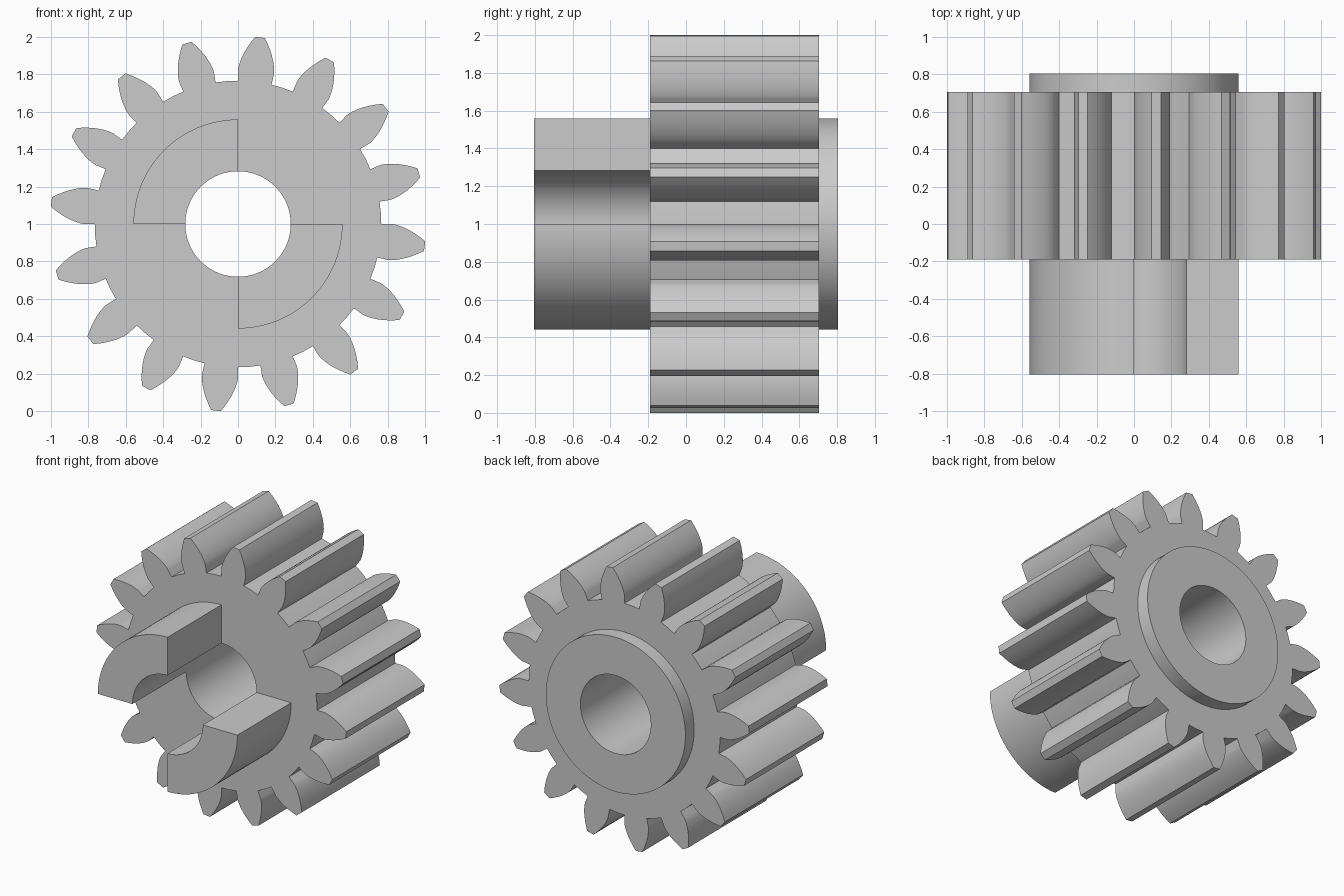
import bpy, bmesh, math
from math import radians, sin, cos, tan, acos, pi

if "Cube" in bpy.data.objects:
    bpy.data.objects.remove(bpy.data.objects["Cube"])

TEETH = 16
ROOT_R, BASE_R, TIP_R = 0.766, 0.82, 1.005   # tooth root, involute start, tip
HALF = radians(6.75)                          # half tooth angle at the root
BORE_R, HUB_R = 0.282, 0.559
Y_FRONT, Y_GEAR0, Y_GEAR1, Y_BACK = -0.805, -0.19, 0.705, 0.805

steel = bpy.data.materials.new("steel_grey")
steel.diffuse_color = (0.6, 0.6, 0.6, 1)
steel.use_nodes = True
steel.node_tree.nodes["Principled BSDF"].inputs["Base Color"].default_value = steel.diffuse_color


def polar(r, a):
    """Point in the x/z plane, angle measured clockwise from straight up."""
    return r * sin(a), r * cos(a)


def prism(name, profile, y0, y1):
    """Extrude a closed x/z profile along y, centred on the shaft height."""
    bm = bmesh.new()
    face = bm.faces.new([bm.verts.new((x, y0, z + 1)) for x, z in profile])
    new = bmesh.ops.extrude_face_region(bm, geom=[face])["geom"]
    bmesh.ops.translate(bm, vec=(0, y1 - y0, 0),
                        verts=[v for v in new if isinstance(v, bmesh.types.BMVert)])
    bmesh.ops.recalc_face_normals(bm, faces=bm.faces)
    mesh = bpy.data.meshes.new(name)
    bm.to_mesh(mesh)
    bm.free()
    mesh.materials.append(steel)
    ob = bpy.data.objects.new(name, mesh)
    bpy.context.collection.objects.link(ob)
    return ob


def circle(r, n=96):
    return [polar(r, 2 * pi * i / n) for i in range(n)]


def quarter_ring(r0, r1, start, n=24):
    arc = [start + pi / 2 * i / n for i in range(n + 1)]
    return [polar(r1, a) for a in arc] + [polar(r0, a) for a in reversed(arc)]


def gear_profile():
    # one involute flank: (radius, half tooth angle)
    flank = [(ROOT_R, HALF)]
    for i in range(10):
        r = BASE_R + (TIP_R - BASE_R) * (i / 9) ** 1.5
        phi = acos(BASE_R / r)
        flank.append((r, HALF - (tan(phi) - phi)))
    pts = []
    for t in range(TEETH):
        c = HALF + 2 * pi * t / TEETH
        pts += [polar(r, c - h) for r, h in flank]
        pts += [polar(r, c + h) for r, h in reversed(flank)]
        pts.append(polar(ROOT_R, c + pi / TEETH))     # middle of the root land
    return pts


# toothed wheel
pinion = prism("toothed_pinion", gear_profile(), Y_GEAR0, Y_GEAR1)

# collar behind, two clutch jaws in front, bore through everything
parts = [
    (prism("back_collar", circle(HUB_R), 0.3, Y_BACK), "UNION"),
    (prism("upper_jaw", quarter_ring(0.2, HUB_R, -pi / 2), Y_FRONT, 0.1), "UNION"),
    (prism("lower_jaw", quarter_ring(0.2, HUB_R, pi / 2), Y_FRONT, 0.1), "UNION"),
    (prism("bore_cutter", circle(BORE_R), -1, 1), "DIFFERENCE"),
]
for part, operation in parts:
    part.hide_render = True
    mod = pinion.modifiers.new(part.name, "BOOLEAN")
    mod.operation, mod.object, mod.solver = operation, part, "EXACT"

# bake the joined shape and drop the helpers
bpy.context.view_layer.update()
graph = bpy.context.evaluated_depsgraph_get()
pinion_mesh = bpy.data.meshes.new_from_object(pinion.evaluated_get(graph))
pinion.modifiers.clear()
pinion.data = pinion_mesh
for part, _ in parts:
    bpy.data.objects.remove(part)

bpy.context.view_layer.objects.active = pinion
pinion.select_set(True)
bpy.ops.object.shade_smooth_by_angle(angle=radians(30))
